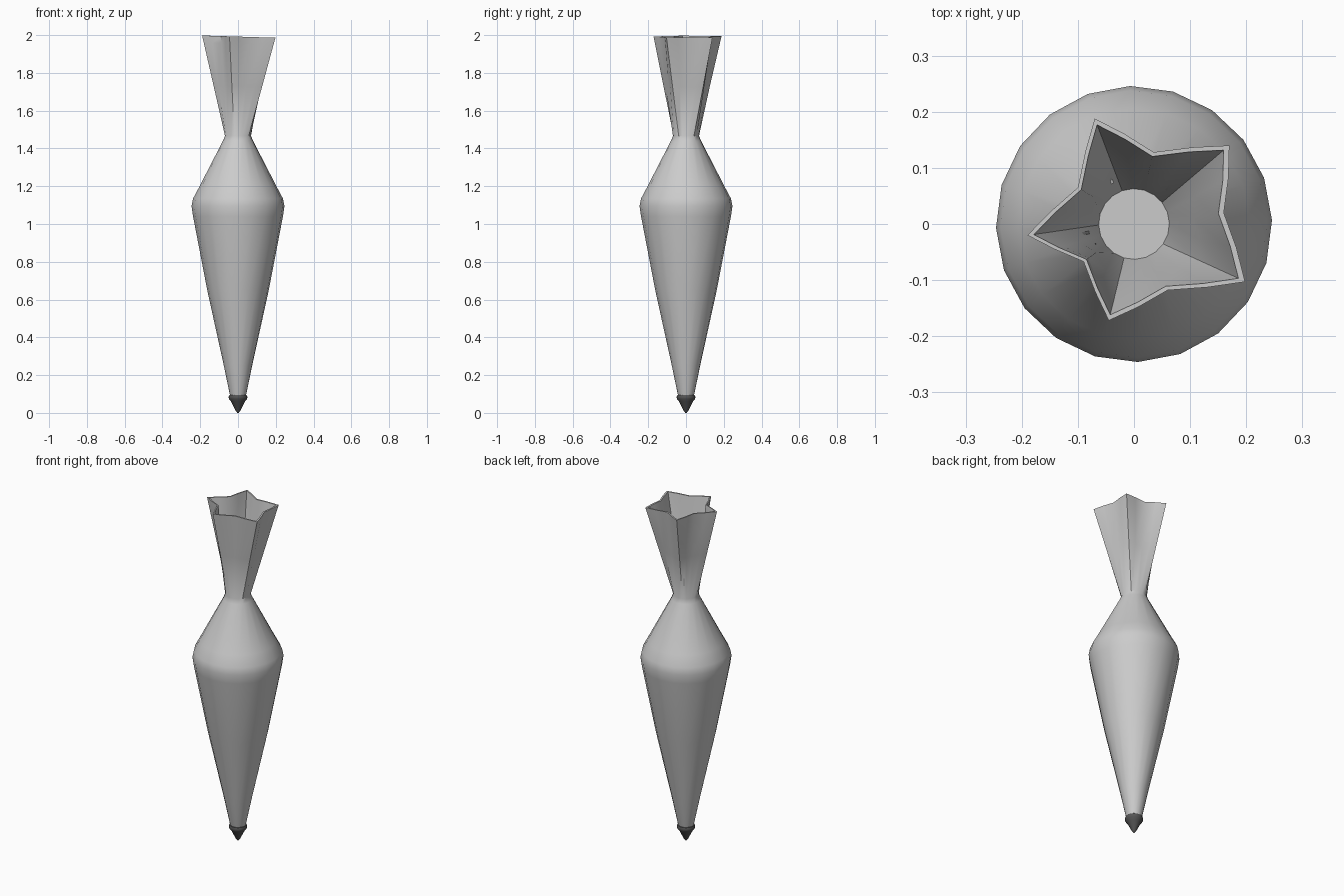
import bpy, bmesh, math
from mathutils import Vector

if "Cube" in bpy.data.objects:
    bpy.data.objects.remove(bpy.data.objects["Cube"])

N = 20
OFF = math.radians(1.6)


def material(name, v):
    m = bpy.data.materials.new(name)
    m.diffuse_color = (v, v, v, 1)
    m.use_nodes = True
    m.node_tree.nodes["Principled BSDF"].inputs["Base Color"].default_value = m.diffuse_color
    return m


def circle(r, z):
    return [Vector((r * math.cos(OFF + 2 * math.pi * k / N),
                    r * math.sin(OFF + 2 * math.pi * k / N), z)) for k in range(N)]


# uneven five-pointed rim: valley, tip, valley, tip ...
STAR = [(.16, .02), (.17, .14), (.035, .128), (-.07, .188), (-.1, .065),
        (-.19, -.02), (-.09, -.067), (-.045, -.172), (.06, -.118), (.198, -.103)]


def star(scale, dz):
    ring = []
    for i, a in enumerate(STAR):
        a, b = Vector(a), Vector(STAR[(i + 1) % 10])
        mid = (a + b) / 2
        for p in (a, mid * 1.02):
            ring.append(Vector((p.x * scale, p.y * scale, 1.992 - 0.03 * p.x + dz)))
    return ring


def blend(a, b, t):
    return [p.lerp(q, t) for p, q in zip(a, b)]


def loft(name, rings, mat, angle=40):
    bm = bmesh.new()
    loops = [[bm.verts.new(p) for p in r] for r in rings]
    for a, b in zip(loops, loops[1:]):
        for k in range(N):
            j = (k + 1) % N
            bm.faces.new((a[k], a[j], b[j], b[k]))
    bm.faces.new(loops[0][::-1])
    bm.faces.new(loops[-1])
    bmesh.ops.recalc_face_normals(bm, faces=bm.faces)
    me = bpy.data.meshes.new(name)
    bm.to_mesh(me)
    bm.free()
    me.materials.append(mat)
    ob = bpy.data.objects.new(name, me)
    bpy.context.collection.objects.link(ob)
    bpy.ops.object.select_all(action='DESELECT')
    ob.select_set(True)
    bpy.context.view_layer.objects.active = ob
    bpy.ops.object.shade_smooth_by_angle(angle=math.radians(angle))
    return ob


grey = material("light grey", 0.6)
dark = material("dark grey", 0.09)

# bag: round body, narrow neck, star-shaped funnel, hollow down to the neck
body = [(.04, .085), (.044, .10), (.075, .25), (.163, .65), (.238, 1.04),
        (.246, 1.095), (.238, 1.135), (.206, 1.195), (.08, 1.44)]
neck, rim = circle(.069, 1.467), star(1, 0)
floor, inner = circle(.063, 1.467), star(.94, 0)
rings = [circle(r, z) for r, z in body]
rings += [neck, blend(neck, rim, .5), blend(neck, rim, .93), rim]
rings += [inner, blend(floor, inner, .9), blend(floor, inner, .5), floor]
loft("pastry_bag", rings, grey)

# nozzle tip
tip = [(.004, 0), (.013, .012), (.037, .06), (.048, .074), (.05, .084), (.046, .094), (.038, .096)]
loft("nozzle", [circle(r, z) for r, z in tip], dark)
